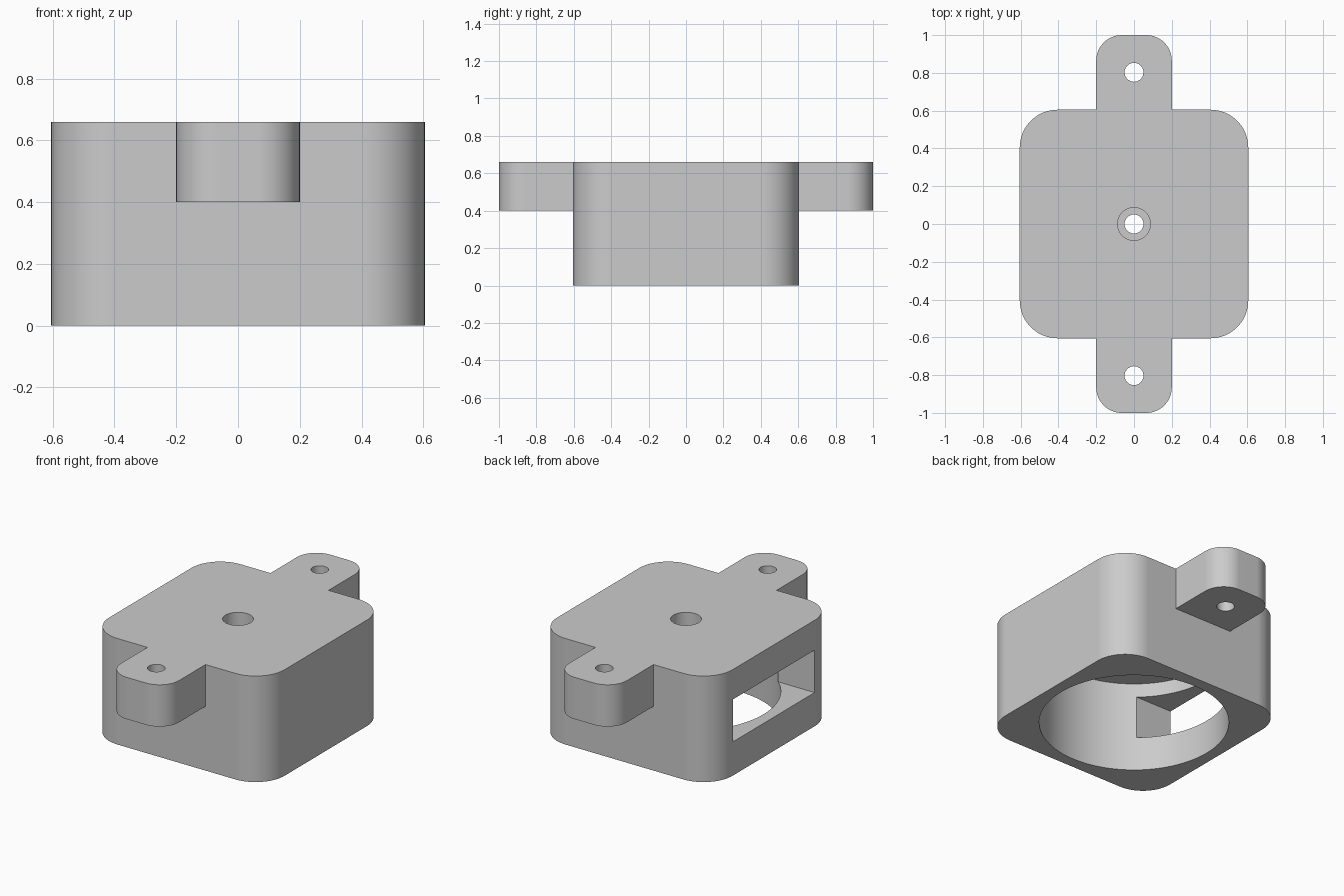
import bpy
import bmesh
from math import cos, sin, pi, radians
from mathutils import Matrix, Vector

if "Cube" in bpy.data.objects:
    bpy.data.objects.remove(bpy.data.objects["Cube"], do_unlink=True)

grey = bpy.data.materials.new("light_grey")
grey.use_nodes = True
colour = (0.6, 0.6, 0.6, 1)
grey.diffuse_color = colour
grey.node_tree.nodes["Principled BSDF"].inputs["Base Color"].default_value = colour

HEIGHT, HALF, CEILING = 0.66, 0.605, 0.56


def make_object(name, bm):
    bmesh.ops.recalc_face_normals(bm, faces=bm.faces)
    mesh = bpy.data.meshes.new(name)
    bm.to_mesh(mesh)
    bm.free()
    mesh.materials.append(grey)
    obj = bpy.data.objects.new(name, mesh)
    bpy.context.collection.objects.link(obj)
    return obj


def rounded_prism(name, half_x, half_y, radius, z0, z1, steps=16):
    """Upright block with rounded vertical corners."""
    bm = bmesh.new()
    ring = []
    for corner, (sx, sy) in enumerate(((1, 1), (-1, 1), (-1, -1), (1, -1))):
        for i in range(steps + 1):
            a = (corner + i / steps) * pi / 2
            ring.append(bm.verts.new((sx * (half_x - radius) + radius * cos(a),
                                      sy * (half_y - radius) + radius * sin(a), z0)))
    base = bm.faces.new(ring)
    top = bmesh.ops.extrude_face_region(bm, geom=[base])["geom"]
    bmesh.ops.translate(bm, vec=Vector((0, 0, z1 - z0)),
                        verts=[v for v in top if isinstance(v, bmesh.types.BMVert)])
    return make_object(name, bm)


def cylinder(name, y, radius, z0, z1, segments=48):
    bm = bmesh.new()
    bmesh.ops.create_cone(bm, cap_ends=True, segments=segments, radius1=radius,
                          radius2=radius, depth=z1 - z0,
                          matrix=Matrix.Translation((0, y, (z0 + z1) / 2)))
    return make_object(name, bm)


def box(name, low, high):
    bm = bmesh.new()
    bmesh.ops.create_cube(bm, size=1)
    for v in bm.verts:
        v.co = [h if c > 0 else l for c, l, h in zip(v.co, low, high)]
    return make_object(name, bm)


def combine(target, other, operation):
    """Apply a boolean and discard the helper."""
    mod = target.modifiers.new(operation, 'BOOLEAN')
    mod.operation = operation
    mod.solver = 'EXACT'
    mod.object = other
    bpy.context.view_layer.objects.active = target
    bpy.ops.object.modifier_apply(modifier=mod.name)
    bpy.data.objects.remove(other, do_unlink=True)


# Rounded housing with a mounting tab at each end
housing = rounded_prism("housing", HALF, HALF, 0.2, 0, HEIGHT)
combine(housing, rounded_prism("mounting_tabs", 0.2, 1.0, 0.135, 0.4, HEIGHT), 'UNION')

# Round cavity open at the bottom
combine(housing, cylinder("cavity_cutter", 0, 0.535, -0.1, CEILING, 96), 'DIFFERENCE')

# Stepped centre hole and the two screw holes
combine(housing, cylinder("recess_cutter", 0, 0.087, 0.578, 0.8), 'DIFFERENCE')
for y in (-0.803, 0, 0.803):
    combine(housing, cylinder("hole_cutter", y, 0.05, 0.3, 0.8), 'DIFFERENCE')

# Window through one side wall
combine(housing, box("window_cutter", (-0.8, -0.4, 0.21), (-0.1, 0.4, 0.474)), 'DIFFERENCE')

# Smooth curved walls, crisp edges
bpy.ops.object.select_all(action='DESELECT')
housing.select_set(True)
bpy.context.view_layer.objects.active = housing
bpy.ops.object.shade_smooth_by_angle(angle=radians(30))
weighted = housing.modifiers.new("weighted_normals", 'WEIGHTED_NORMAL')
weighted.keep_sharp = True
